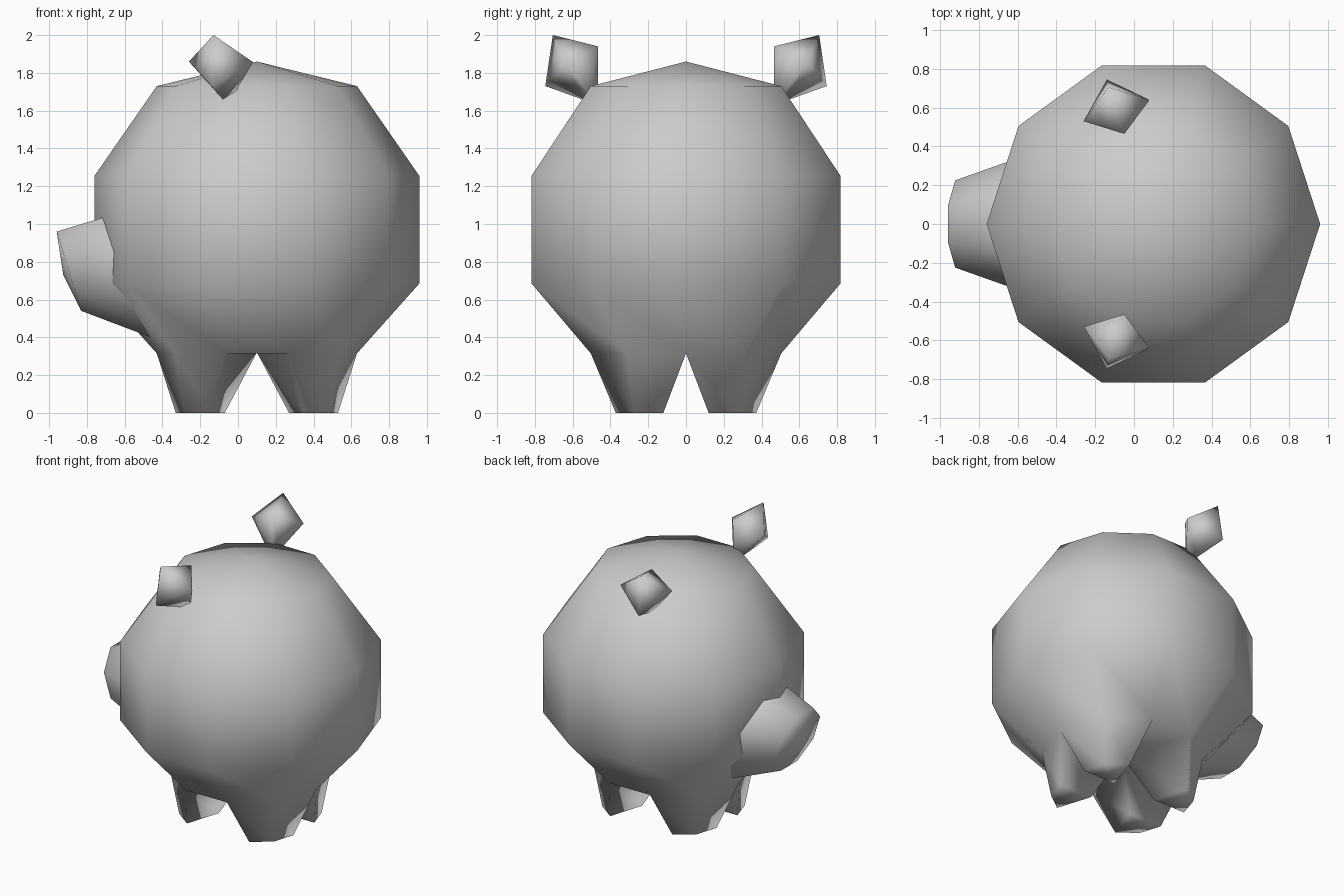
import bpy, bmesh, math
from mathutils import Vector

if "Cube" in bpy.data.objects:
    bpy.data.objects.remove(bpy.data.objects["Cube"])

CX = 0.1  # body axis is offset from the origin


def finish(name, bm):
    bmesh.ops.recalc_face_normals(bm, faces=bm.faces[:])
    for f in bm.faces:
        f.smooth = True
    me = bpy.data.meshes.new(name)
    bm.to_mesh(me)
    bm.free()
    ob = bpy.data.objects.new(name, me)
    bpy.context.collection.objects.link(ob)
    return ob


def bridge(bm, a, b):
    n = len(a)
    for i in range(n):
        j = (i + 1) % n
        bm.faces.new((a[i], a[j], b[j], b[i]))


# Body: ten-sided sphere with five bands, legs pulled out of the bottom fan
bm = bmesh.new()
rings = []
for r, z in ((0.53, 1.73), (0.86, 1.255), (0.86, 0.685), (0.53, 0.315)):
    rings.append([bm.verts.new((CX + r * math.cos(k * math.pi / 5),
                                r * math.sin(k * math.pi / 5), z)) for k in range(10)])
for a, b in zip(rings, rings[1:]):
    bridge(bm, a, b)
top = bm.verts.new((CX, 0, 1.86))
bottom = bm.verts.new((CX, 0, 0.32))
low = rings[-1]
for k in range(10):
    bm.faces.new((rings[0][k], rings[0][(k + 1) % 10], top))
for k in (2, 7):
    bm.faces.new((low[k], low[k + 1], bottom))

# Legs: each takes two fan triangles and tapers to half size at the ground
for k in (0, 3, 5, 8):
    quad = [bottom] + [low[(k + i) % 10] for i in range(3)]
    c = sum((v.co for v in quad), Vector()) / 4
    sx, sy = (1 if c.x > CX else -1), (1 if c.y > 0 else -1)
    foot = [bm.verts.new((CX + sx * 0.17 + (v.co.x - CX) * 0.49,
                          sy * 0.12 + v.co.y * 0.5, 0)) for v in quad]
    bridge(bm, quad, foot)
    bm.faces.new(foot)
finish("body_with_legs", bm)

# Snout: tapered eight-sided block with a slightly domed tip
bm = bmesh.new()


def snout_ring(centre, up, half):
    k = 1 / math.cos(math.pi / 8)
    pts = []
    for i in range(8):
        a = math.pi / 8 + i * math.pi / 4
        p = Vector(centre) + Vector(up) * (math.cos(a) * k) + Vector((0, half * math.sin(a) * k, 0))
        pts.append(bm.verts.new(p))
    return pts


base = snout_ring((-0.53, 0, 0.714), (-0.13, 0, 0.337), 0.345)
tip = snout_ring((-0.895, 0, 0.75), (-0.065, 0, 0.21), 0.225)
bridge(bm, base, tip)
nose = bm.verts.new((-0.925, 0, 0.73))
for i in range(8):
    bm.faces.new((tip[i], tip[(i + 1) % 8], nose))
finish("snout", bm)

# Ears: four-cornered gem shapes on narrow necks
for side, name in ((1, "ear_back"), (-1, "ear_front")):
    bm = bmesh.new()
    corners = [Vector(p) for p in ((-0.14, 0.745, 1.73), (0.08, 0.64, 1.857),
                                   (-0.05, 0.465, 1.94), (-0.26, 0.53, 1.86))]
    mid = sum(corners, Vector()) / 4
    neck_c = Vector((-0.065, 0.5, 1.685))
    flip = lambda p: (p.x, p.y * side, p.z)
    rim = [bm.verts.new(flip(p)) for p in corners]
    neck = [bm.verts.new(flip(neck_c + (p - mid) * 0.25)) for p in corners]
    bridge(bm, neck, rim)
    bm.faces.new(neck)
    point = bm.verts.new(flip(Vector((-0.13, 0.705, 2.0))))
    for i in range(4):
        bm.faces.new((rim[i], rim[(i + 1) % 4], point))
    finish(name, bm)
